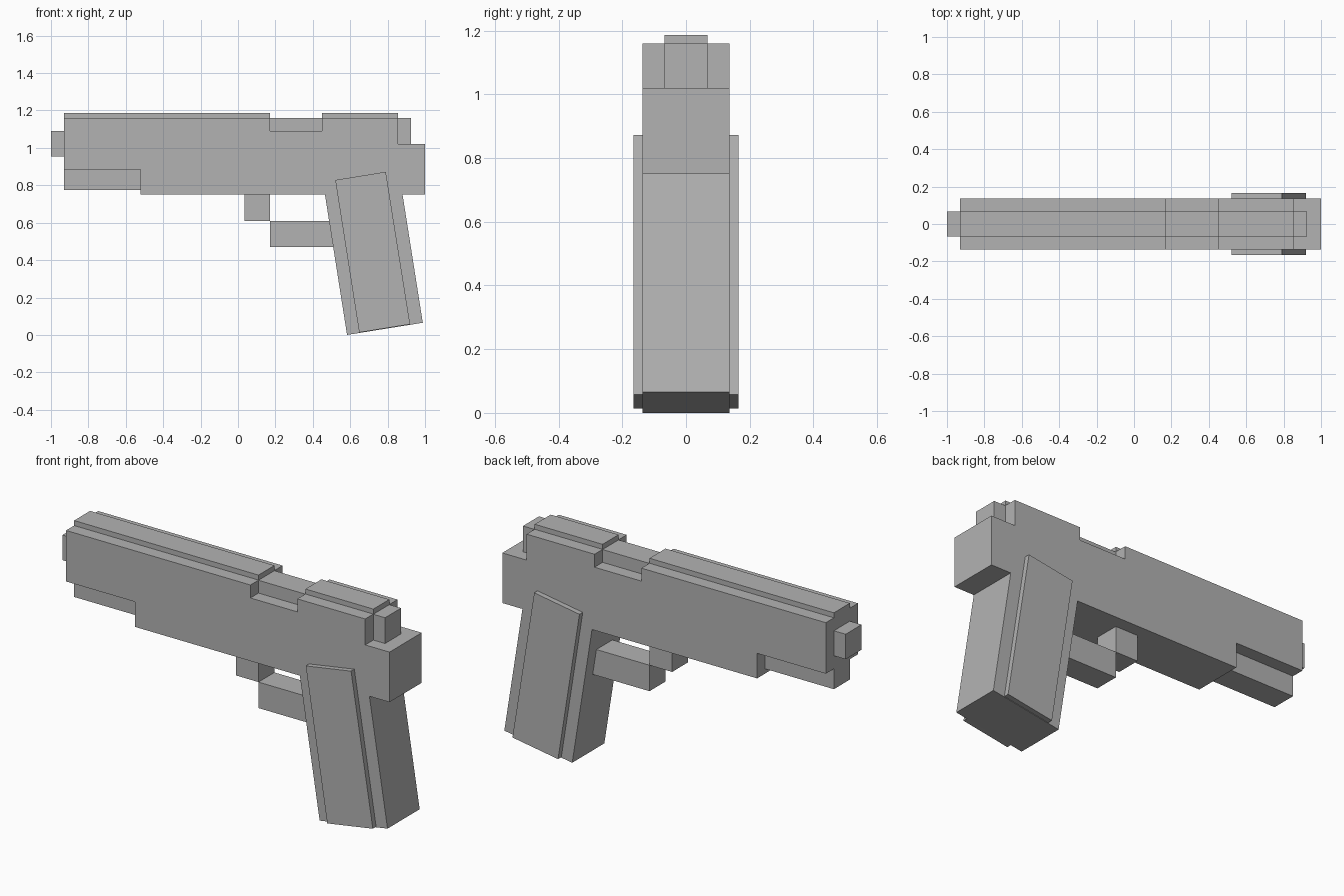
import bpy
import bmesh
from mathutils import Vector

cube = bpy.data.objects.get("Cube")
if cube:
    bpy.data.objects.remove(cube, do_unlink=True)

GREY = (0.45, 0.45, 0.45, 1)
grey = bpy.data.materials.new("plain_grey")
grey.use_nodes = True
grey.diffuse_color = GREY
grey.node_tree.nodes["Principled BSDF"].inputs["Base Color"].default_value = GREY


def prism(name, outline, y0, y1):
    """Extrude an x-z outline from y0 to y1."""
    bm = bmesh.new()
    face = bm.faces.new([bm.verts.new((x, y0, z)) for x, z in outline])
    swept = bmesh.ops.extrude_face_region(bm, geom=[face])["geom"]
    verts = [v for v in swept if isinstance(v, bmesh.types.BMVert)]
    bmesh.ops.translate(bm, verts=verts, vec=Vector((0, y1 - y0, 0)))
    bmesh.ops.recalc_face_normals(bm, faces=bm.faces)
    mesh = bpy.data.meshes.new(name)
    bm.to_mesh(mesh)
    bm.free()
    mesh.materials.append(grey)
    obj = bpy.data.objects.new(name, mesh)
    bpy.context.collection.objects.link(obj)
    return obj


def block(name, x0, x1, z0, z1, half):
    return prism(name, [(x0, z0), (x1, z0), (x1, z1), (x0, z1)], -half, half)


WIDE = 0.137
NARROW = 0.068

# Slide and frame in one stepped side profile
prism("body", [(-0.93, 0.885), (-0.52, 0.885), (-0.52, 0.75), (1, 0.75),
               (1, 1.02), (0.855, 1.02), (0.855, 1.16), (0.45, 1.16),
               (0.45, 1.09), (0.17, 1.09), (0.17, 1.16), (-0.93, 1.16)],
      -WIDE, WIDE)

# Narrow parts along the centre line
block("front_top_rib", -0.93, 0.17, 1.15, 1.187, NARROW)
block("rear_top_rib", 0.45, 0.855, 1.15, 1.187, NARROW)
block("chamber", 0.16, 0.46, 1.08, 1.159, NARROW)
block("muzzle", -1, -0.92, 0.955, 1.09, NARROW)
block("hammer", 0.845, 0.925, 1.01, 1.159, NARROW)
block("under_rail", -0.93, -0.51, 0.775, 0.895, NARROW)
block("trigger", 0.035, 0.17, 0.61, 0.76, NARROW)
block("trigger_guard", 0.17, 0.56, 0.47, 0.61, NARROW)

# Slanted grip with a raised panel on each side
prism("grip", [(0.583, 0), (0.988, 0.065), (0.872, 0.80), (0.457, 0.80)],
      -WIDE, WIDE)
panel = [(0.648, 0.013), (0.92, 0.057), (0.79, 0.872), (0.52, 0.828)]
for side, sign in (("left", 1), ("right", -1)):
    prism(side + "_grip_panel", panel, sign * 0.12, sign * 0.165)
